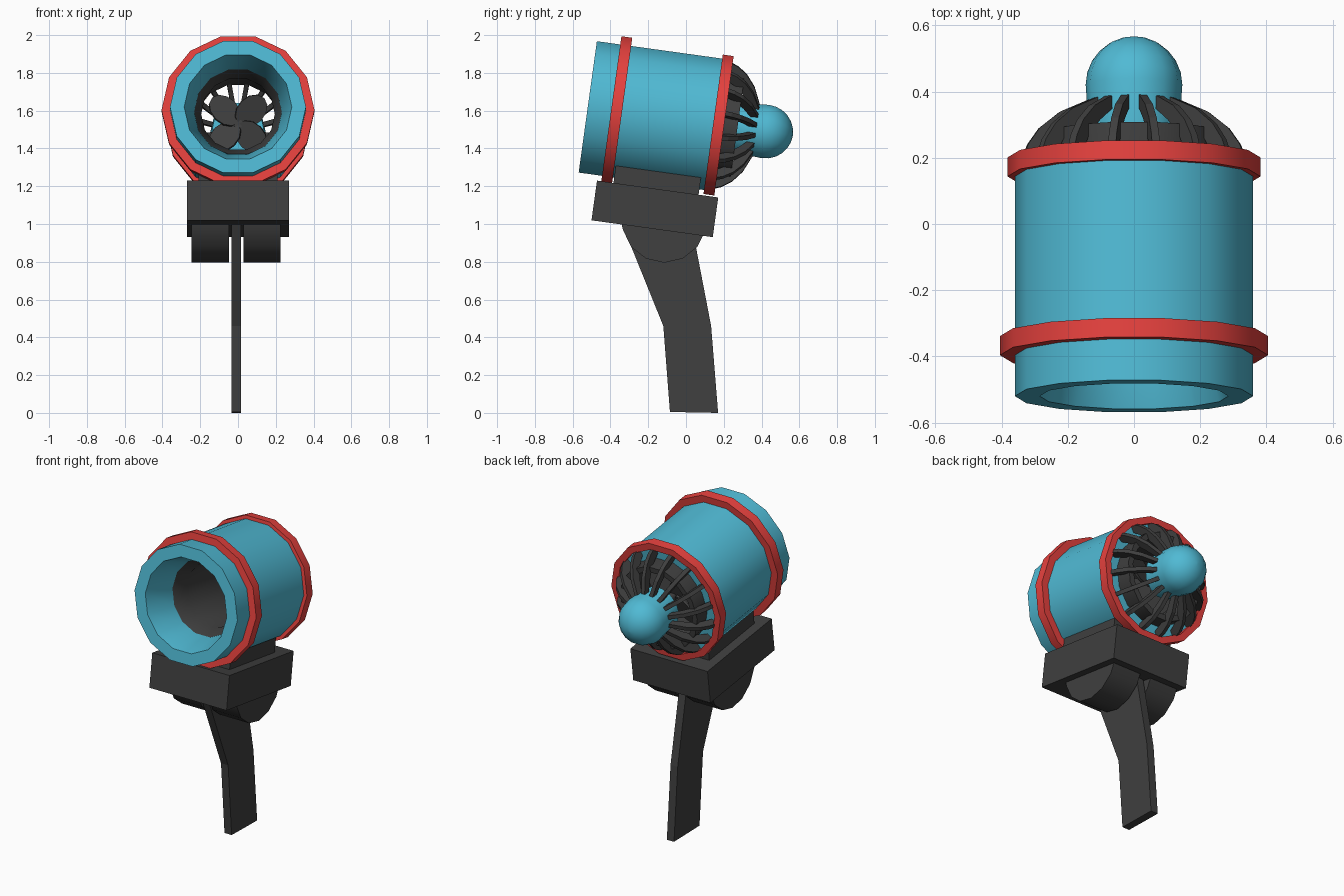
import bpy, bmesh
from math import sin, cos, pi, radians
from mathutils import Matrix

if "Cube" in bpy.data.objects:
    bpy.data.objects.remove(bpy.data.objects["Cube"])

# Tilted frame of the engine: local y runs along the axis, local z is up
TILT = Matrix.Translation((0, -0.52, 1.62)) @ Matrix.Rotation(radians(-7.9), 4, 'X')
SIDES = 14


def material(name, rgb):
    m = bpy.data.materials.new(name)
    m.diffuse_color = (*rgb, 1)
    m.use_nodes = True
    m.node_tree.nodes["Principled BSDF"].inputs["Base Color"].default_value = m.diffuse_color
    return m


TEAL = material("teal", (0.08, 0.49, 0.66))
RED = material("red", (0.79, 0.053, 0.048))
DARK = material("dark", (0.05, 0.05, 0.05))


def finish(bm, name, mat, matrix=None, smooth=True):
    bmesh.ops.recalc_face_normals(bm, faces=bm.faces)
    if matrix:
        bm.transform(matrix)
    me = bpy.data.meshes.new(name)
    bm.to_mesh(me)
    bm.free()
    ob = bpy.data.objects.new(name, me)
    bpy.context.collection.objects.link(ob)
    me.materials.append(mat)
    if smooth:
        bpy.ops.object.select_all(action='DESELECT')
        ob.select_set(True)
        bpy.context.view_layer.objects.active = ob
        bpy.ops.object.shade_smooth_by_angle(angle=radians(30))
    return ob


def lathe(name, mat, profile, closed=True):
    """Spin (radius, along-axis) points; open profiles get end caps."""
    bm = bmesh.new()
    rings = []
    for r, s in profile:
        rings.append([bm.verts.new((r * sin(a), s, r * cos(a)))
                      for a in [(i + 0.5) * 2 * pi / SIDES for i in range(SIDES)]])
    n = len(rings)
    for k in range(n if closed else n - 1):
        a, b = rings[k], rings[(k + 1) % n]
        for i in range(SIDES):
            j = (i + 1) % SIDES
            bm.faces.new((a[i], a[j], b[j], b[i]))
    if not closed:
        bm.faces.new(rings[0])
        bm.faces.new(rings[-1])
    return finish(bm, name, mat, TILT)


def prism(bm, pts, x0, x1, matrix=Matrix()):
    """Extrude a (y, z) outline from x0 to x1."""
    a = [bm.verts.new(matrix @ Matrix.Translation((x0, y, z)).translation) for y, z in pts]
    b = [bm.verts.new(matrix @ Matrix.Translation((x1, y, z)).translation) for y, z in pts]
    bm.faces.new(a)
    bm.faces.new(b)
    for i in range(len(pts)):
        j = (i + 1) % len(pts)
        bm.faces.new((a[i], a[j], b[j], b[i]))


# Engine shell and red bands
lathe("engine_shell", TEAL, [(0.36, 0), (0.36, 0.70), (0.25, 0.70), (0.232, 0.19), (0.285, 0)])
for name, r, s in (("front_band", 0.405, 0.125), ("rear_band", 0.382, 0.67)):
    lathe(name, RED, [(r, s), (r, s + 0.058), (0.34, s + 0.058), (0.34, s)])

# Inner duct
lathe("inner_duct", DARK, [(0.236, 0.19), (0.195, 0.28), (0.235, 0.80), (0.27, 0.80), (0.27, 0.68)])

# Rear cage of curved ribs
bm = bmesh.new()
rib = [(0.70, 0.35), (0.76, 0.327), (0.81, 0.292), (0.86, 0.23), (0.90, 0.14),
       (0.87, 0.12), (0.82, 0.20), (0.77, 0.26), (0.70, 0.30)]
for i in range(16):
    prism(bm, rib, -0.012, 0.012, Matrix.Rotation((i + 0.5) * pi / 8, 4, 'Y'))
finish(bm, "cage_ribs", DARK, TILT, smooth=False)

# Rounded tail cone
dome = [(0.146 * cos(a), 0.95 + 0.146 * sin(a)) for a in [k * pi / 12 for k in range(6)]]
lathe("tail_cone", TEAL, [(0.135, 0.79)] + dome + [(0.005, 1.096)], closed=False)

# Fan shaft and four pitched blades
lathe("fan_shaft", DARK, [(0.025, 0.64), (0.025, 0.80)], closed=False)
bm = bmesh.new()
for i in range(4):
    m = (Matrix.Rotation(pi / 4 + i * pi / 2, 4, 'Y') @ Matrix.Translation((0, 0.65, 0.098))
         @ Matrix.Rotation(radians(20), 4, 'Z') @ Matrix.Diagonal((0.85, 1, 1.1, 1))
         @ Matrix.Rotation(pi / 2, 4, 'X'))
    bmesh.ops.create_cone(bm, cap_ends=True, segments=12, radius1=0.088, radius2=0.088,
                          depth=0.015, matrix=m)
finish(bm, "fan_blades", DARK, TILT)

# Mount block and neck under the engine
for name, w, s0, s1, v0, v1 in (("mount_block", 0.27, 0.102, 0.75, -0.592, -0.38),
                                ("mount_neck", 0.21, 0.19, 0.645, -0.39, -0.287)):
    bm = bmesh.new()
    prism(bm, [(s0, v0), (s1, v0), (s1, v1), (s0, v1)], -w, w)
    finish(bm, name, DARK, TILT, smooth=False)

# Pair of half-round hinge lugs either side of the leg
LEG_X = -0.01
arc = [(-0.115 + 0.225 * cos(a), 1.02 + 0.225 * sin(a))
       for a in [pi + (k + 0.5) * pi / 7 for k in range(7)]]
lug = [(-0.345, 1.02)] + arc + [(0.11, 0.96)]
bm = bmesh.new()
for side in (-1, 1):
    prism(bm, lug, LEG_X + side * 0.038, LEG_X + side * 0.235)
finish(bm, "hinge_lugs", DARK)

# Bent flat leg
bm = bmesh.new()
prism(bm, [(-0.085, 0.005), (0.17, 0), (0.133, 0.46), (0.035, 0.97), (-0.12, 1.0),
           (-0.34, 1.003), (-0.12, 0.46)], LEG_X - 0.025, LEG_X + 0.025)
finish(bm, "leg", DARK, smooth=False)
